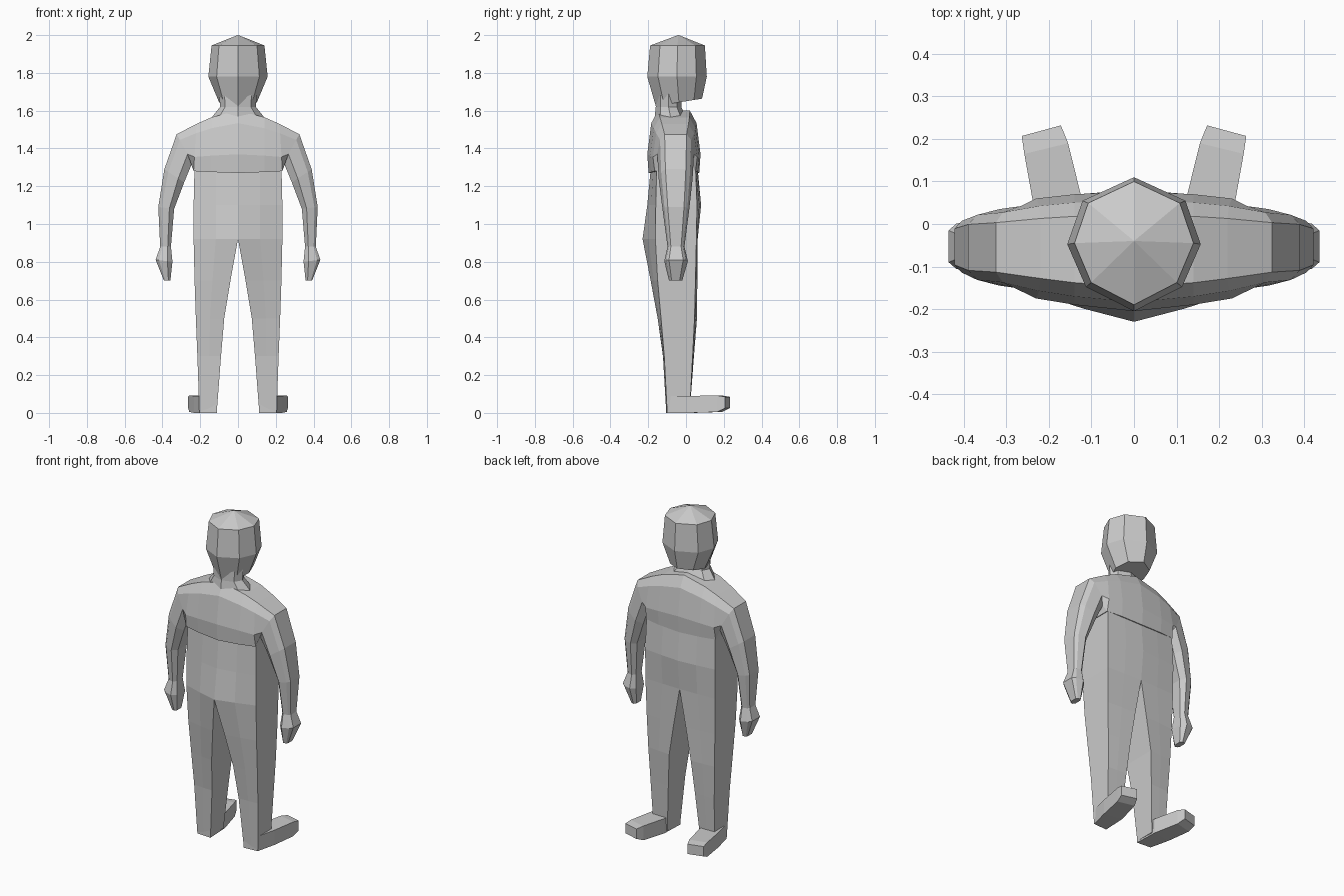
import bpy, bmesh
from mathutils import Vector

if "Cube" in bpy.data.objects:
    bpy.data.objects.remove(bpy.data.objects["Cube"])

grey = bpy.data.materials.new("plain grey")
grey.diffuse_color = (0.6, 0.6, 0.6, 1)
grey.use_nodes = True
grey.node_tree.nodes["Principled BSDF"].inputs["Base Color"].default_value = grey.diffuse_color


def loft(name, rings, mirror=True):
    """Skin a list of equal-length point rings, cap the ends, mirror over x."""
    bm = bmesh.new()
    rows = [[bm.verts.new(Vector(p)) for p in ring] for ring in rings]
    n = len(rows[0])
    for a, b in zip(rows, rows[1:]):
        for i in range(n):
            j = (i + 1) % n
            bm.faces.new((a[i], a[j], b[j], b[i]))
    bm.faces.new(rows[0])
    bm.faces.new(rows[-1])
    bmesh.ops.recalc_face_normals(bm, faces=bm.faces)
    if mirror:  # drop the hidden walls on the centre plane
        inner = [f for f in bm.faces if all(abs(v.co.x) < 1e-4 for v in f.verts)]
        bmesh.ops.delete(bm, geom=inner, context='FACES')
    bmesh.ops.remove_doubles(bm, verts=bm.verts, dist=1e-5)
    me = bpy.data.meshes.new(name)
    bm.to_mesh(me)
    bm.free()
    me.materials.append(grey)
    ob = bpy.data.objects.new(name, me)
    bpy.context.collection.objects.link(ob)
    if mirror:
        ob.modifiers.new("mirror", 'MIRROR')
    return ob


# Eight-sided section used for head and neck
OCT = [(0, 1), (.77, .65), (1, 0), (.72, -.64), (0, -1), (-.72, -.64), (-1, 0), (-.77, .65)]


def oct_ring(z, half, back, front, tilt=0):
    mid, hy = (back + front) / 2, (front - back) / 2
    return [(half * u, mid + hy * v, z + tilt * (mid + hy * v)) for u, v in OCT]


# Head
loft("head", [
    oct_ring(1.65, .10, -.16, .085, .16),
    oct_ring(1.78, .157, -.205, .11),
    oct_ring(1.945, .14, -.19, .10),
    oct_ring(2.0, .002, -.042, -.038)], False)

# Neck
loft("neck", [
    oct_ring(1.50, .17, -.17, .02),
    oct_ring(1.57, .135, -.165, .0),
    oct_ring(1.62, .095, -.16, -.025),
    oct_ring(1.70, .10, -.16, -.025)], False)


# Chest, shoulder and arm swept outward from the centre line
def arm_ring(xo, zo, xi, zi, back, front, k):
    mid, hy = (back + front) / 2, (front - back) / 2
    prof = [(0, .6), (.2, .85), (.7, 1), (1, k)]
    side = [(t, s) for t, s in prof] + [(t, -s) for t, s in reversed(prof)]
    return [(xo + (xi - xo) * t, mid + hy * s, zo + (zi - zo) * t) for t, s in side]


loft("chest_and_arms", [arm_ring(*r) for r in [
    (0, 1.60, 0, 1.27, -.205, .077, .95),
    (.14, 1.565, .14, 1.275, -.19, .07, .95),
    (.22, 1.53, .235, 1.28, -.175, .06, .92),
    (.325, 1.475, .242, 1.325, -.152, .042, .75),
    (.39, 1.29, .285, 1.22, -.145, .035, .65),
    (.422, 1.09, .338, 1.08, -.125, .018, .6),
    (.412, .88, .355, .88, -.098, -.008, .6),
    (.436, .81, .347, .80, -.115, .01, .6),
    (.392, .70, .358, .70, -.09, -.02, .6)]])


# Waist and legs
def leg_ring(z, xi, xo, bi, bo, fi, fo):
    xm = (xi + xo) / 2
    return [(xi, bi, z), (xm, bi * .55 + bo * .45, z), (xo, bo, z),
            (xo, fo, z), (xm, fi * .6 + fo * .4, z), (xi, fi, z)]


loft("waist_and_legs", [leg_ring(*r) for r in [
    (1.31, 0, .23, -.185, -.155, .06, .05),
    (1.10, 0, .235, -.205, -.16, .08, .058),
    (.92, 0, .235, -.23, -.162, .062, .055),
    (.70, .04, .23, -.187, -.15, .06, .05),
    (.50, .073, .223, -.15, -.132, .058, .045),
    (.30, .09, .215, -.122, -.115, .042, .035),
    (.01, .112, .205, -.105, -.10, .02, .02)]])


# Feet, splayed outward
def foot_ring(a, b, z0, z1):
    return [(*a, z0), (*b, z0), (*b, z1), (*a, z1)]


loft("feet", [
    foot_ring((.112, -.107), (.203, -.10), 0, .09),
    foot_ring((.118, .04), (.232, .02), .0, .09),
    foot_ring((.155, .19), (.258, .165), .005, .092),
    foot_ring((.172, .232), (.264, .207), .025, .085)])
